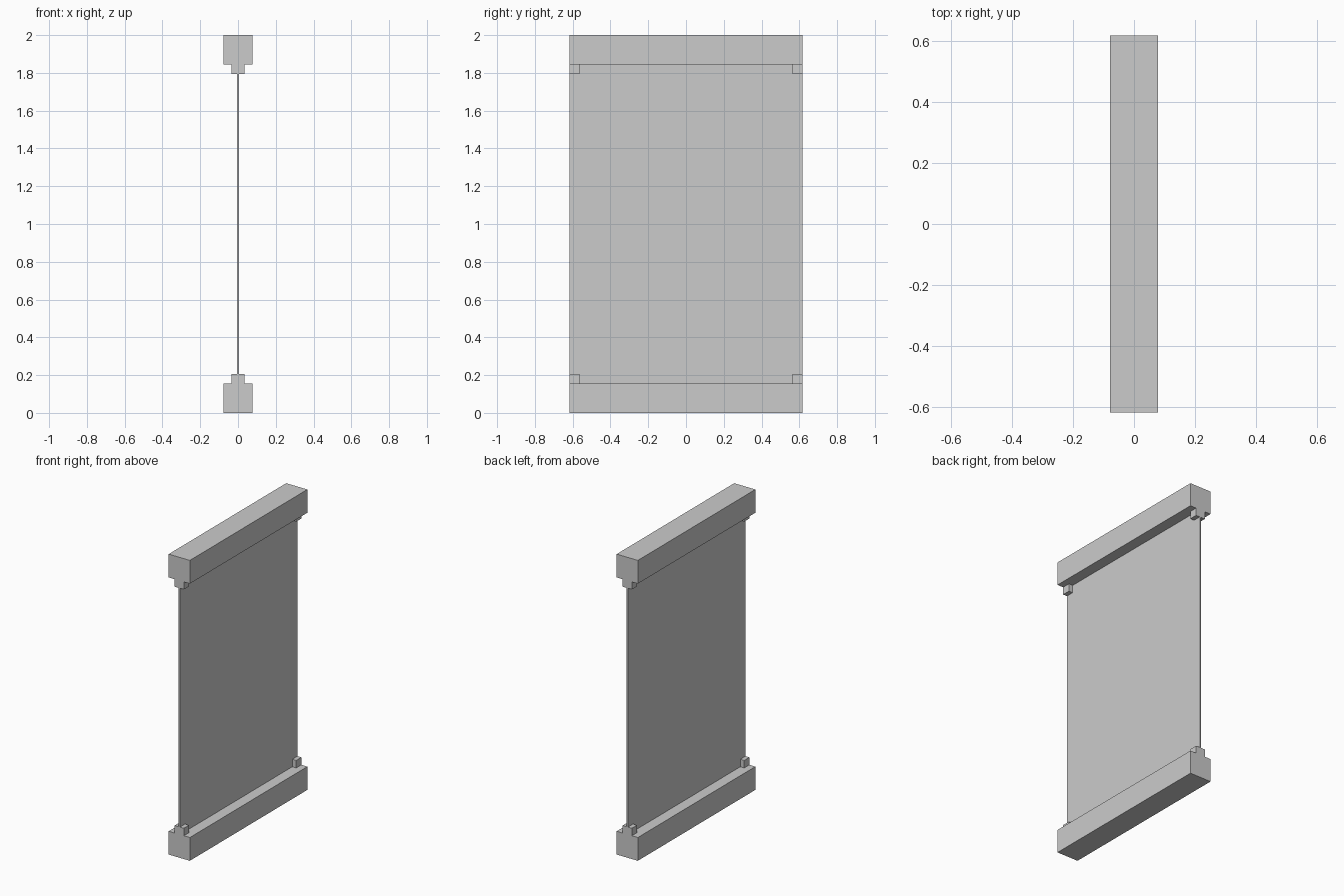
import bpy

if "Cube" in bpy.data.objects:
    bpy.data.objects.remove(bpy.data.objects["Cube"])

HALF_LEN = 0.618   # half length along y
BAR_H = 0.155
TAB_TOP = 0.205
TAB_LEN = 0.054


def box(name, x, y, z):
    """Box from (min, max) ranges on each axis."""
    bpy.ops.mesh.primitive_cube_add(
        size=1, location=[(a + b) / 2 for a, b in (x, y, z)])
    ob = bpy.context.object
    ob.name = name
    ob.scale = [b - a for a, b in (x, y, z)]
    bpy.ops.object.transform_apply(location=False, rotation=False, scale=True)
    return ob


def z_range(low, high, top):
    """Mirror a height range to the upper rail when needed."""
    return (2 - high, 2 - low) if top else (low, high)


# Rails with a clamp at each end
for level, top in (("bottom", False), ("top", True)):
    box(level + "_rail", (-0.078, 0.078), (-HALF_LEN, HALF_LEN),
        z_range(0, BAR_H, top))
    for side, s in (("front", -1), ("back", 1)):
        y = sorted((s * HALF_LEN, s * (HALF_LEN - TAB_LEN)))
        box(f"{level}_{side}_clamp", (-0.034, 0.034), y,
            z_range(BAR_H, TAB_TOP, top))

# Thin panel held between the rails
box("panel", (-0.005, 0.005), (-HALF_LEN, HALF_LEN), (BAR_H, 2 - BAR_H))
